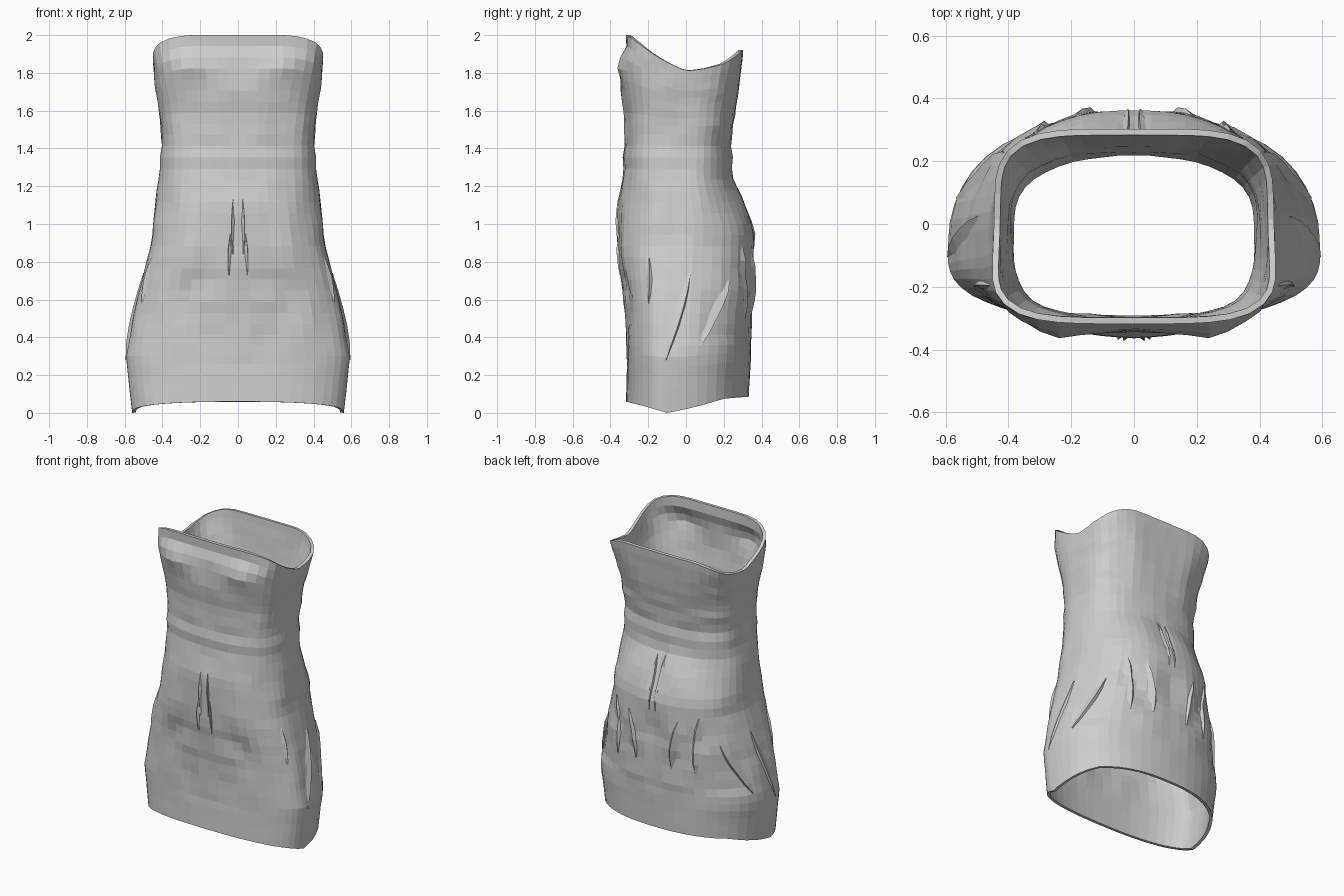
import bpy, math
from mathutils import Vector, noise

if "Cube" in bpy.data.objects:
    bpy.data.objects.remove(bpy.data.objects["Cube"])

cloth = bpy.data.materials.new("pale grey cloth")
cloth.diffuse_color = (0.62, 0.62, 0.61, 1)
cloth.use_nodes = True
cloth.node_tree.nodes["Principled BSDF"].inputs["Base Color"].default_value = cloth.diffuse_color

# Body profile: z, half width, front y, back y, centre y, cross-section squareness
PROFILE = [
    (0.00, 0.560, -0.320, 0.328, -0.10, 2.4),
    (0.15, 0.578, -0.315, 0.335, -0.10, 2.4),
    (0.30, 0.594, -0.312, 0.342, -0.10, 2.4),
    (0.50, 0.562, -0.318, 0.350, -0.09, 2.4),
    (0.65, 0.523, -0.335, 0.360, -0.08, 2.5),
    (0.80, 0.485, -0.358, 0.362, -0.07, 2.5),
    (0.97, 0.455, -0.362, 0.363, -0.06, 2.5),
    (1.10, 0.435, -0.360, 0.310, -0.06, 2.5),
    (1.25, 0.417, -0.335, 0.245, -0.06, 2.6),
    (1.40, 0.400, -0.328, 0.232, -0.05, 2.7),
    (1.60, 0.420, -0.330, 0.260, -0.04, 3.0),
    (1.75, 0.440, -0.350, 0.285, -0.03, 3.5),
    (1.85, 0.452, -0.352, 0.298, -0.02, 4.0),
    (1.94, 0.462, -0.316, 0.305, -0.02, 4.2),
    (2.00, 0.465, -0.318, 0.308, -0.02, 4.2),
]
# Hem heights against y
TOP_HEM = [(-0.31, 2.0), (-0.27, 1.97), (-0.2, 1.92), (-0.1, 1.86), (0, 1.81),
           (0.1, 1.82), (0.2, 1.845), (0.26, 1.88), (0.3, 1.92)]
LOW_HEM = [(-0.32, 0.06), (-0.2, 0.03), (-0.1, 0.0), (0, 0.02), (0.1, 0.045),
           (0.2, 0.075), (0.32, 0.085)]


def lerp_table(table, v):
    if v <= table[0][0]:
        return table[0][1:]
    for a, b in zip(table, table[1:]):
        if v <= b[0]:
            f = (v - a[0]) / (b[0] - a[0])
            return [p + (q - p) * f for p, q in zip(a[1:], b[1:])]
    return table[-1][1:]


def section(t, z):
    """Point on the plain body at angle t (front is -90 degrees)."""
    hw, yf, yb, cy, n = lerp_table(PROFILE, z)
    c, s = math.cos(t), math.sin(t)
    r = (abs(c) ** n + abs(s) ** n) ** (-1 / n)
    return Vector((hw * r * c, cy + (yb - cy if s > 0 else cy - yf) * r * s, z))


def bump(x, z, cx, cz, rx, rz):
    return math.exp(-((x - cx) / rx) ** 2 - ((z - cz) / rz) ** 2)


def outward(t):
    return Vector((math.cos(t), 1.3 * math.sin(t), 0)).normalized()


def surface(t, z):
    """Body with soft wrinkles, mirrored in x."""
    p = section(t, z)
    x, y = abs(p.x), p.y
    fade = min(1, max(0, (z - 0.12) / 0.3)) * min(1, max(0, (1.95 - z) / 0.2))
    d = 0.011 * fade * noise.noise(Vector((x * 7, y * 7, z * 4)))
    d += 0.006 * fade * noise.noise(Vector((x * 3 + 9, y * 3, z * 17)))
    d += 0.010 * math.exp(-((z - 1.37) / 0.03) ** 2)              # waist seam
    if y < -0.15:                                                # front
        d += 0.026 * bump(x, z, 0.24, 1.85, 0.06, 0.045)          # chest
        d -= 0.015 * bump(x, z, 0.0, 1.80, 0.12, 0.07)
        d -= 0.016 * bump(x, z, 0.28 - (z - 0.6) * 0.5, 0.65, 0.06, 0.12)
    elif y > 0.1:                                                # back
        d -= 0.022 * bump(x, z, 0.0, 0.72, 0.10, 0.13)
        d -= 0.020 * bump(x, z, 0.24 + (z - 0.65) * 0.6, 0.65, 0.05, 0.14)
        d -= 0.015 * bump(x, z, 0.0, 1.10, 0.03, 0.12)
        d += 0.012 * bump(x, z, 0.0, 1.33, 0.14, 0.03)
    return p + outward(t) * d


def add_object(name, verts, faces):
    me = bpy.data.meshes.new(name)
    me.from_pydata(verts, [], faces)
    me.materials.append(cloth)
    ob = bpy.data.objects.new(name, me)
    bpy.context.collection.objects.link(ob)
    return ob


# Dress body: open tube lofted through the sections
COLS, ROWS = 52, 34
verts, faces = [], []
for j in range(ROWS + 1):
    zn = 2.0 * j / ROWS
    for i in range(COLS):
        t = 2 * math.pi * i / COLS
        z = zn
        if zn > 1.5:
            top = lerp_table(TOP_HEM, section(t, 1.95).y)[0]
            z = 1.5 + (zn - 1.5) / 0.5 * (top - 1.5)
        elif zn < 0.4:
            low = lerp_table(LOW_HEM, section(t, 0.05).y)[0]
            z = low + zn / 0.4 * (0.4 - low)
        verts.append(surface(t, z))
for j in range(ROWS):
    for i in range(COLS):
        a, b = j * COLS + i, j * COLS + (i + 1) % COLS
        faces.append((a, b, b + COLS, a + COLS))
dress = add_object("dress_body", verts, faces)
wall = dress.modifiers.new("cloth thickness", 'SOLIDIFY')
wall.thickness = 0.02
wall.offset = -1


def fold(name, t0, z0, t1, z1, width, height, lean=0.8):
    """Raised cloth fold tapering at both ends, built on both sides."""
    for side in ("right", "left"):
        vs, fs = [], []
        for k in range(6):
            f = k / 5
            z = z0 + (z1 - z0) * f
            size = math.sin(math.pi * (0.04 + 0.92 * f)) ** 0.7
            for u, h in ((-0.5, -0.006), (lean - 0.5, height * size), (0.5, -0.006)):
                t = math.radians(t0 + (t1 - t0) * f + u * width * size)
                if side == "left":
                    t = math.pi - t
                vs.append(surface(t, z) + outward(t) * h)
        for k in range(5):
            for m in range(2):
                a = 3 * k + m
                q = (a, a + 3, a + 4, a + 1)
                fs.append(q if (side == "left") else q[::-1])
        add_object(name + "_" + side, vs, fs)


# Front centre tuck
fold("front_upper_tuck", -86.8, 1.13, -86.8, 0.84, 3.0, 0.010, 0.85)
fold("front_lower_tuck", -85.2, 0.95, -84.6, 0.73, 3.0, 0.010, 0.85)
# Side folds
fold("side_front_fold", -25, 0.82, -27, 0.58, 9, 0.012)
fold("side_middle_fold", 12, 0.74, -2, 0.28, 9, 0.014)
fold("side_rear_fold", 40, 0.70, 22, 0.36, 10, 0.020)
# Back folds
fold("back_centre_tuck", 86, 1.22, 87, 0.88, 4, 0.010)
fold("back_inner_fold", 68, 0.84, 76, 0.52, 9, 0.016)
fold("back_outer_fold", 52, 0.88, 60, 0.50, 9, 0.016)
